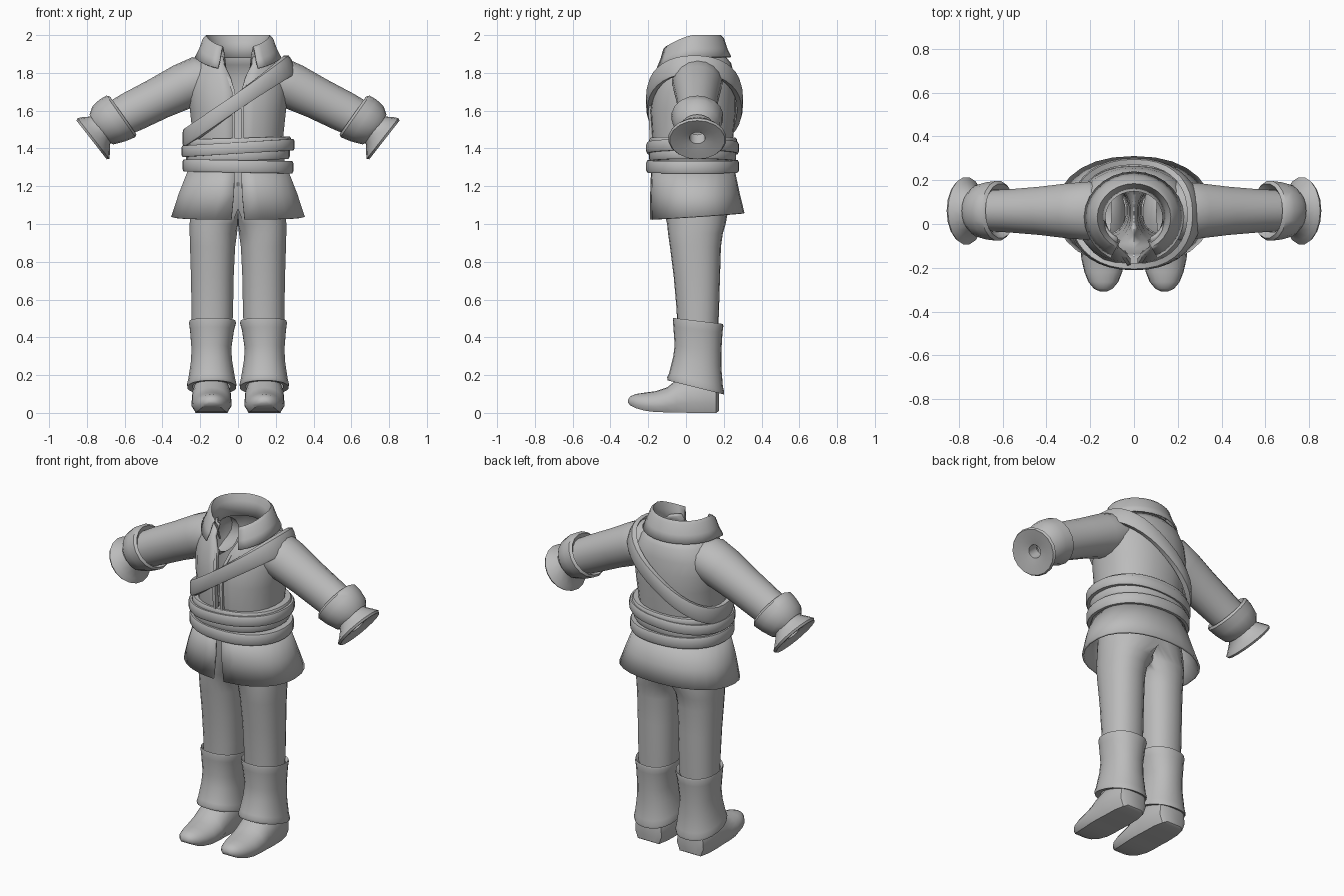
import bpy, bmesh
from math import sin, cos, pi, radians, asin
from mathutils import Vector

if "Cube" in bpy.data.objects:
    bpy.data.objects.remove(bpy.data.objects["Cube"])

cloth = bpy.data.materials.new("plain grey cloth")
cloth.use_nodes = True
GREY = (0.5, 0.5, 0.5, 1)
cloth.diffuse_color = GREY
cloth.node_tree.nodes["Principled BSDF"].inputs["Base Color"].default_value = GREY


def loft(name, rings, closed=True, caps=False, mirror=False, thick=0, open_seam=False, loop=False):
    """Skin a list of point rings; optionally mirror to the other side."""
    bm = bmesh.new()
    rows = [[bm.verts.new(p) for p in ring] for ring in rings]
    pairs = list(zip(rows, rows[1:])) + ([(rows[-1], rows[0])] if loop else [])
    n = len(rows[0])
    for a, b in pairs:
        for i in range(n if closed else n - 1):
            j = (i + 1) % n
            bm.faces.new((a[i], a[j], b[j], b[i]))
    if caps:
        bm.faces.new(rows[0])
        bm.faces.new(rows[-1])
    if open_seam:
        # remove the inner wall lying on the centre plane
        wall = [f for f in bm.faces if all(abs(v.co.x) < 1e-5 for v in f.verts)]
        bmesh.ops.delete(bm, geom=wall, context='FACES')
    bmesh.ops.recalc_face_normals(bm, faces=bm.faces)
    me = bpy.data.meshes.new(name)
    bm.to_mesh(me)
    bm.free()
    me.materials.append(cloth)
    ob = bpy.data.objects.new(name, me)
    bpy.context.collection.objects.link(ob)
    if thick:
        mod = ob.modifiers.new("thickness", 'SOLIDIFY')
        mod.thickness = thick
        mod.offset = -1
    if mirror:
        mod = ob.modifiers.new("other side", 'MIRROR')
        mod.use_clip = True
    bpy.ops.object.select_all(action='DESELECT')
    ob.select_set(True)
    bpy.context.view_layer.objects.active = ob
    bpy.ops.object.shade_smooth_by_angle(angle=radians(45))
    return ob


def power(v, e):
    return (abs(v) ** e) * (1 if v >= 0 else -1)


def oval(x0, x1, y0, y1, z, n=20, gap=0, tilt=0, e=0.9):
    """Horizontal ring with an optional front gap and a slope along y."""
    cx, cy, rx, ry = (x0 + x1) / 2, (y0 + y1) / 2, (x1 - x0) / 2, (y1 - y0) / 2
    g = asin(min(1, gap / rx)) ** (1 / e) if gap else 0
    step = (2 * pi - 2 * g) / (n if gap else n + 1)
    pts = []
    for i in range(n + 1):
        a = -pi / 2 + g + i * step
        y = ry * power(sin(a), e)
        pts.append((cx + rx * power(cos(a), e), cy + y, z + tilt * y))
    return pts


def tube(stations, axis, n=18):
    """Rings facing along an axis in the xz plane: x, z, radius, y radius, extra turn."""
    rings = []
    for x, z, r, ry, turn in stations:
        a = axis + radians(turn)
        up = Vector((-sin(a), 0, cos(a)))
        rings.append([Vector((x, 0.06, z)) + up * (r * cos(t)) + Vector((0, ry * sin(t), 0))
                      for t in (2 * pi * i / n for i in range(n))])
    return rings


# Coat body: half width, front, back, height, half opening
body = [(.25, -.17, .24, 1.28, .018), (.24, -.18, .25, 1.46, .018), (.255, -.19, .265, 1.6, .018),
        (.265, -.175, .265, 1.7, .018), (.255, -.15, .255, 1.78, .04),
        (.215, -.125, .24, 1.85, .075), (.15, -.09, .19, 1.91, .08)]
loft("coat_body", [oval(-w, w, f, b, z, 26, gap) for w, f, b, z, gap in body], closed=False, thick=.018)

# Flared skirt, split at the front
skirt = [(.355, -.19, .31, 1.04, .035), (.315, -.19, .285, 1.16, .022), (.26, -.185, .255, 1.3, .018)]
loft("coat_skirt", [oval(-w, w, f, b, z, 26, gap, .07 if z < 1.1 else 0) for w, f, b, z, gap in skirt],
     closed=False, thick=.012)

# Raised edge strips along the front opening
for side, name in ((1, "left_placket"), (-1, "right_placket")):
    path = [(.05, -.14, 1.78), (.024, -.18, 1.7), (.024, -.193, 1.6), (.024, -.187, 1.46), (.024, -.17, 1.28)]
    loft(name, [[(side * x + dx, y + dy, z) for dx, dy in ((-.009, -.006), (.009, -.006), (.009, .02), (-.009, .02))]
                for x, y, z in path], caps=True)

# Folded collar: inner stand, rolled top, outer fall
collar = []
for r, z in ((.13, 1.88), (.15, 1.96), (.168, 2.0), (.185, 1.985), (.205, 1.93), (.228, 1.885)):
    ring = []
    for i in range(25):
        a = radians(-62 + i * 304 / 24)
        front = max(0, -sin(a))
        ring.append((r * cos(a), .03 + (r * .92) * sin(a), z - .07 * front ** 1.3))
    collar.append(ring)
loft("collar", collar, closed=False, thick=.008)

# Sleeves, turned cuffs and flared hand openings
DOWN = radians(-27)
sleeve = [(.12, 1.78, .09, .12, 15), (.2, 1.765, .125, .135, 8), (.29, 1.728, .122, .128, 0),
          (.42, 1.665, .112, .112, 0), (.56, 1.595, .108, .1, 0), (.66, 1.545, .1, .095, 0)]
loft("sleeve", tube(sleeve, DOWN), mirror=True)
cuff = [(.63, 1.56, .1, .1, -5), (.608, 1.575, .122, .125, -8), (.62, 1.57, .134, .138, -8),
        (.665, 1.548, .13, .132, -5), (.715, 1.522, .115, .118, -2), (.74, 1.508, .085, .09, -6)]
loft("turned_cuff", tube(cuff, DOWN), mirror=True)
flare = [(.7, 1.525, .085, .085, -6), (.73, 1.495, .09, .1, -8), (.752, 1.468, .122, .132, -10),
         (.765, 1.452, .137, .155, -11), (.775, 1.445, .13, .146, -11), (.77, 1.449, .08, .09, -11),
         (.762, 1.455, .038, .042, -11), (.71, 1.5, .035, .04, -11)]
loft("flared_cuff", tube(flare, DOWN), mirror=True)


def band(name, rx, y0, y1, height, low, high, wide, lean=0, n=36):
    """Flat strip around the body; low and high are heights at right and left."""
    rings = []
    for i in range(n):
        a = 2 * pi * i / n
        c, s = power(cos(a), .9), power(sin(a), .9)
        z = (low + high) / 2 + (high - low) / 2 * c
        section = ((-wide, -.5), (0, -.5), (.006, -.3), (.006, .3), (0, .5), (-wide, .5))
        rings.append([((rx + d - lean * h * max(0, c)) * c,
                       (y0 + y1) / 2 + ((y1 - y0) / 2 + d) * s, z + h * height) for d, h in section])
    loft(name, rings, loop=True)


# Waist sash wound in three turns, and the shoulder strap
band("sash_lower", .288, -.205, .275, .065, 1.31, 1.3, .05)
band("sash_middle", .268, -.19, .26, .06, 1.35, 1.375, .04)
band("sash_upper", .294, -.205, .275, .06, 1.385, 1.42, .055)
band("sash_top", .275, -.19, .265, .045, 1.425, 1.44, .045)
band("shoulder_strap", .288, -.205, .295, .095, 1.455, 1.845, .025, .04)

# Trousers: each leg widens into its half of the seat, meeting at the centre
legs = [(.03, .245, -.045, .17, .42), (.025, .247, -.05, .175, .55), (.022, .25, -.065, .18, .72),
        (.014, .255, -.085, .185, .88), (.004, .257, -.095, .195, .95), (-.03, .257, -.1, .21, 1.0),
        (-.15, .255, -.12, .225, 1.08), (-.23, .24, -.14, .23, 1.2), (-.23, .23, -.14, .23, 1.3)]
loft("trousers", [[(max(0, x), y, z) for x, y, z in oval(*leg, n=21)] for leg in legs],
     mirror=True, open_seam=True)

# Boot shafts with rolled rims and a sloping lower hem
shaft = [(.035, .24, -.045, .17, .46, -.1), (.012, .258, -.068, .195, .487, -.12),
         (.01, .26, -.07, .198, .475, -.12), (.02, .255, -.067, .193, .44, -.12),
         (.035, .247, -.06, .187, .34, -.15), (.03, .25, -.068, .187, .27, -.2),
         (.014, .264, -.09, .195, .175, -.24), (.008, .27, -.1, .202, .15, -.25),
         (.01, .268, -.097, .2, .135, -.25), (.04, .24, -.06, .17, .14, -.25)]
loft("boot_shaft", [oval(a, b, c, d, z, 21, 0, t) for a, b, c, d, z, t in shaft], mirror=True)

# Boot feet: flat-soled sections from heel to raised toe
foot = [(.175, .06, .01, .14), (.16, .088, 0, .19), (.1, .103, 0, .21), (.02, .106, 0, .21),
        (-.05, .106, .003, .175), (-.1, .106, .003, .135), (-.16, .1, .004, .115),
        (-.22, .086, .012, .107), (-.265, .068, .025, .1), (-.295, .043, .04, .088), (-.307, .018, .053, .07)]
rings = []
for y, w, z0, z1 in foot:
    ring = [(.14 - .8 * w, y, z0), (.14 + .8 * w, y, z0)]
    for i in range(11):
        a = pi * i / 10
        ring.append((.14 + w * cos(a), y, z0 + (z1 - z0) * (.25 + .75 * sin(a) ** .8)))
    rings.append(ring)
loft("boot_foot", rings, caps=True, mirror=True)
